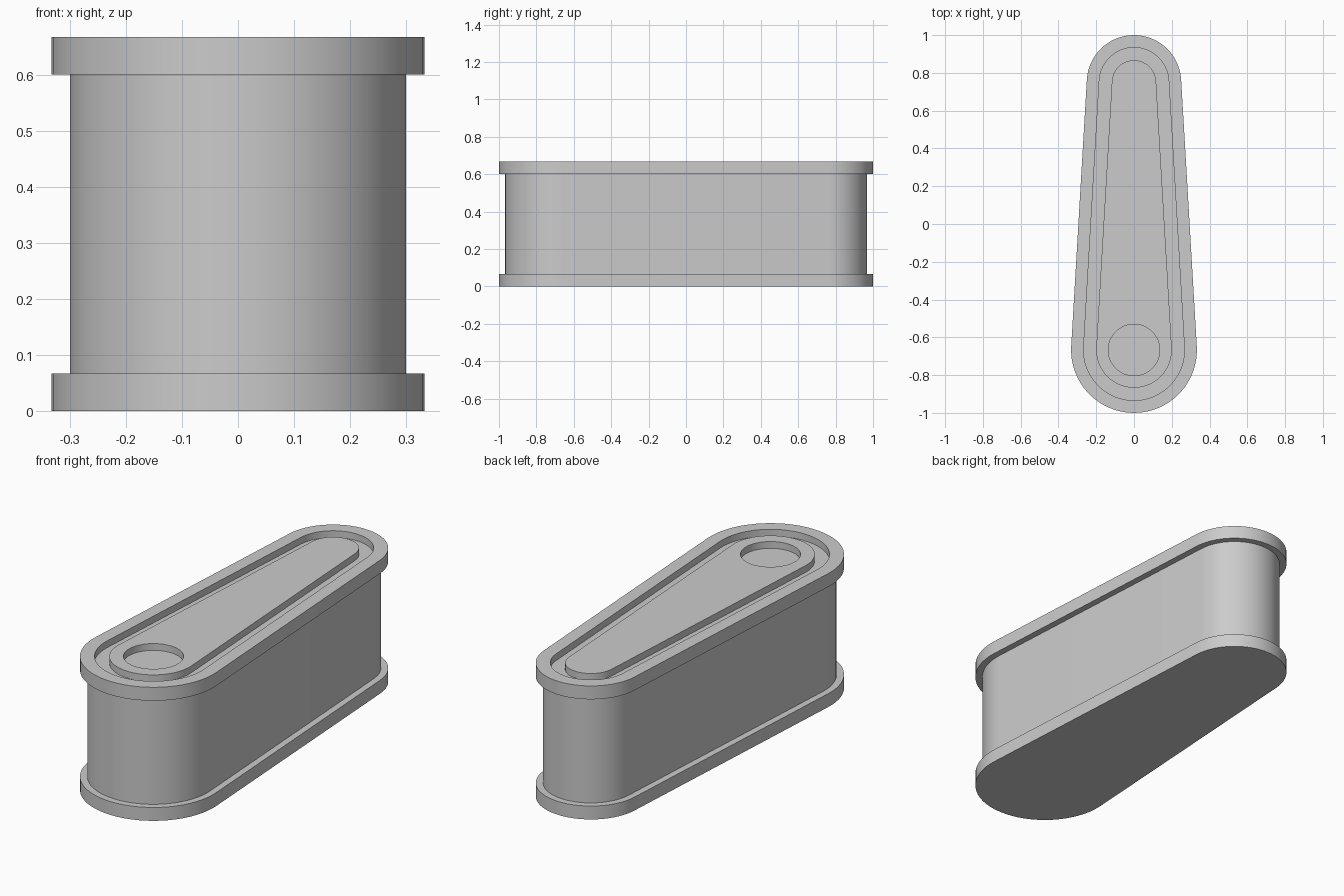
import bpy, bmesh, math

if "Cube" in bpy.data.objects:
    bpy.data.objects.remove(bpy.data.objects["Cube"])

BIG_Y, SMALL_Y = -0.667, 0.75      # centres of the two rounded ends
DIFF = 0.083                       # radius difference between the ends
SEG = 32


def outline(r):
    """Tapered slot outline: two arcs joined by tangent lines."""
    a = math.asin(DIFF / (SMALL_Y - BIG_Y))
    pts = []
    for cy, rad, a0, a1 in ((SMALL_Y, r - DIFF, a, math.pi - a),
                            (BIG_Y, r, math.pi - a, 2 * math.pi + a)):
        for i in range(SEG + 1):
            t = a0 + (a1 - a0) * i / SEG
            pts.append((rad * math.cos(t), cy + rad * math.sin(t)))
    return pts


def circle(r):
    n = 2 * SEG
    return [(r * math.cos(2 * math.pi * i / n), BIG_Y + r * math.sin(2 * math.pi * i / n))
            for i in range(n)]


def loft(name, rings):
    """Skin a stack of (profile points, z) rings and cap both ends."""
    bm = bmesh.new()
    loops = [[bm.verts.new((x, y, z)) for x, y in pts] for pts, z in rings]
    n = len(loops[0])
    for lo, hi in zip(loops, loops[1:]):
        for i in range(n):
            j = (i + 1) % n
            bm.faces.new((lo[i], lo[j], hi[j], hi[i]))
    bm.faces.new(loops[0][::-1])
    bm.faces.new(loops[-1])
    bmesh.ops.recalc_face_normals(bm, faces=bm.faces)
    mesh = bpy.data.meshes.new(name)
    bm.to_mesh(mesh)
    bm.free()
    ob = bpy.data.objects.new(name, mesh)
    bpy.context.collection.objects.link(ob)
    return ob


def smooth(ob):
    bpy.ops.object.select_all(action='DESELECT')
    ob.select_set(True)
    bpy.context.view_layer.objects.active = ob
    bpy.ops.object.shade_smooth_by_angle(angle=math.radians(30))


H, T, DEPTH = 0.667, 0.067, 0.034

# Flanged housing with a recess in its top
housing = loft("flanged_housing", [
    (outline(0.333), 0), (outline(0.333), T),
    (outline(0.30), T), (outline(0.30), H - T),
    (outline(0.333), H - T), (outline(0.333), H),
    (outline(0.267), H), (outline(0.267), H - DEPTH)])

# Raised plate inside the recess, with a round opening at the wide end
plate = loft("raised_plate", [(outline(0.20), H - DEPTH), (outline(0.20), H)])
cutter = loft("hole_cutter", [(circle(0.136), H - 0.2), (circle(0.136), H + 0.1)])
cutter.hide_render = True
cutter.hide_set(True)
cut = plate.modifiers.new("hole", 'BOOLEAN')
cut.operation = 'DIFFERENCE'
cut.solver = 'EXACT'
cut.object = cutter

for part in (housing, plate):
    smooth(part)
